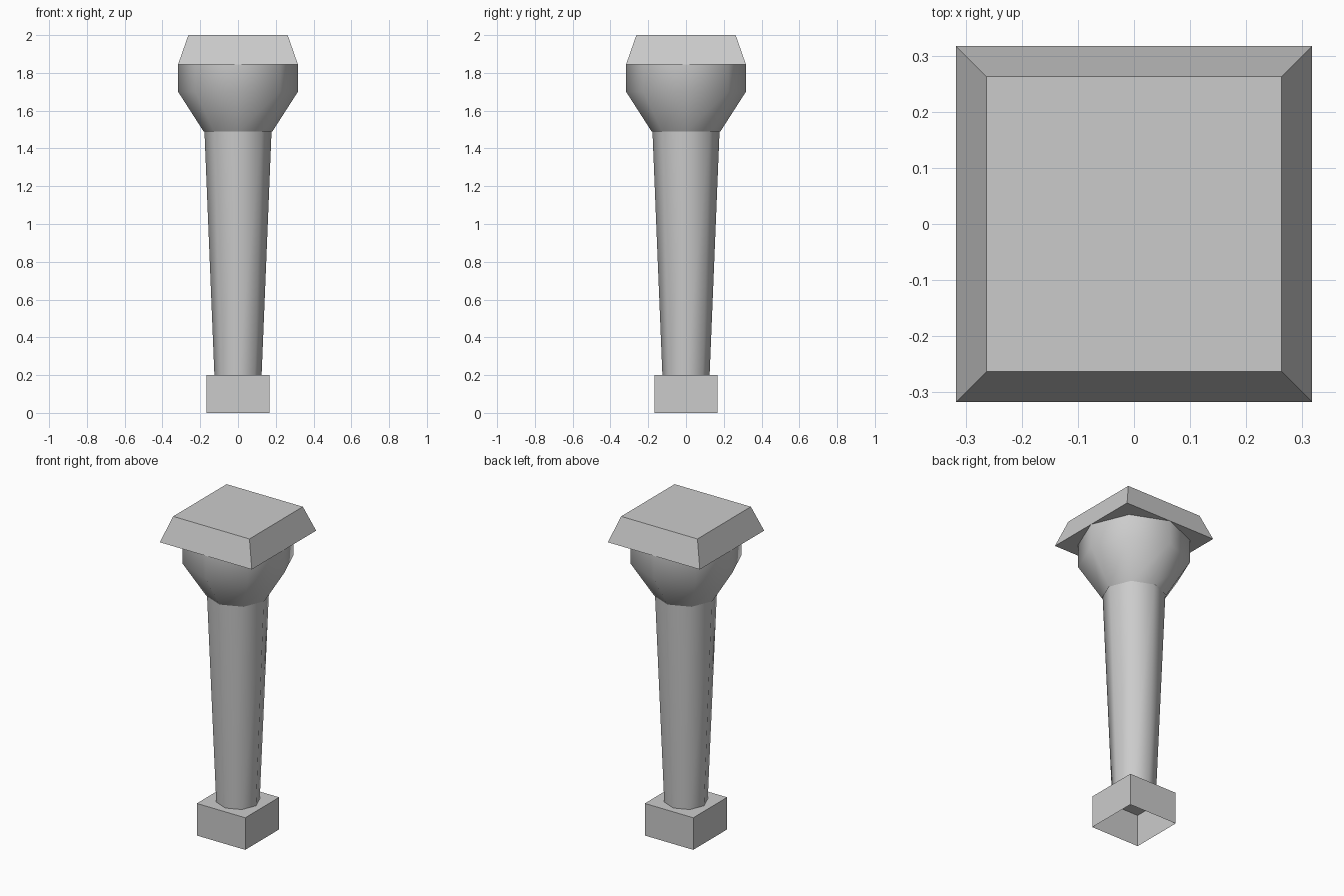
import bpy, bmesh
from math import cos, sin, pi, radians

if "Cube" in bpy.data.objects:
    bpy.data.objects.remove(bpy.data.objects["Cube"])

stone = bpy.data.materials.new("grey_stone")
stone.use_nodes = True
stone.diffuse_color = (0.6, 0.6, 0.6, 1)
stone.node_tree.nodes["Principled BSDF"].inputs["Base Color"].default_value = (0.6, 0.6, 0.6, 1)


def ring(bm, sides, radius, z, turn=0.0):
    """A loop of vertices around the vertical axis."""
    return [bm.verts.new((radius * cos(turn + 2 * pi * i / sides),
                          radius * sin(turn + 2 * pi * i / sides), z))
            for i in range(sides)]


def bridge(bm, low, high):
    n = len(low)
    for i in range(n):
        j = (i + 1) % n
        bm.faces.new((low[i], low[j], high[j], high[i]))


def finish(bm, name, smooth=False):
    mesh = bpy.data.meshes.new(name)
    bm.to_mesh(mesh)
    bm.free()
    mesh.materials.append(stone)
    obj = bpy.data.objects.new(name, mesh)
    bpy.context.collection.objects.link(obj)
    if smooth:
        bpy.ops.object.select_all(action='DESELECT')
        obj.select_set(True)
        bpy.context.view_layer.objects.active = obj
        bpy.ops.object.shade_smooth_by_angle(angle=radians(50))
    return obj


def octagon_tube(name, profile):
    """Open eight-sided tube through (radius, height) pairs."""
    bm = bmesh.new()
    rings = [ring(bm, 8, r, z) for r, z in profile]
    for low, high in zip(rings, rings[1:]):
        bridge(bm, low, high)
    return finish(bm, name, smooth=True)


SHAFT_FOOT = 0.125
DIAGONAL = 2 ** 0.5

# Hollow base block: open below, octagonal opening in its top
bm = bmesh.new()
bottom = ring(bm, 4, 0.167 * DIAGONAL, 0, pi / 4)
top = ring(bm, 4, 0.167 * DIAGONAL, 0.2, pi / 4)
hole = ring(bm, 8, SHAFT_FOOT, 0.2)
bridge(bm, bottom, top)
for i in range(4):
    a, b, c = (hole[(2 * i + k) % 8] for k in range(3))
    nxt = hole[(2 * i + 3) % 8]
    bm.faces.new((a, top[i], b))
    bm.faces.new((b, top[i], c))
    bm.faces.new((c, top[i], top[(i + 1) % 4]))
finish(bm, "base_block")

# Tapered shaft and flared capital
octagon_tube("shaft", [(SHAFT_FOOT, 0.2), (0.178, 1.5)])
octagon_tube("capital", [(0.182, 1.49), (0.317, 1.7), (0.317, 1.845)])

# Sloped slab on top
bm = bmesh.new()
low = ring(bm, 4, 0.317 * DIAGONAL, 1.845, pi / 4)
high = ring(bm, 4, 0.263 * DIAGONAL, 2, pi / 4)
bridge(bm, low, high)
bm.faces.new(high)
bm.faces.new(low[::-1])
finish(bm, "top_slab")
